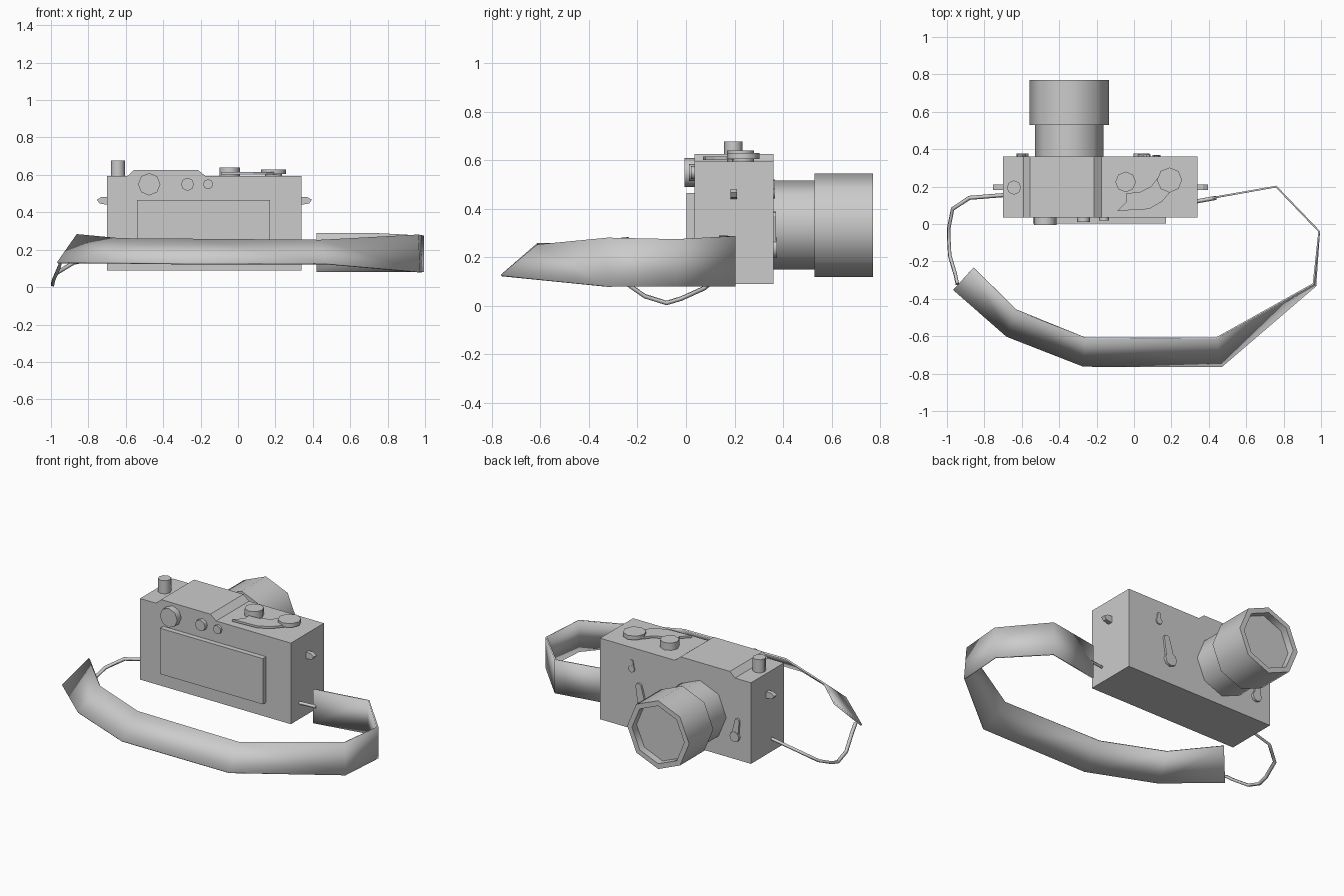
import bpy, bmesh
from math import cos, sin, pi, radians
from mathutils import Vector

old = bpy.data.objects.get("Cube")
if old:
    bpy.data.objects.remove(old)

GREY = (0.6, 0.6, 0.6, 1)
grey = bpy.data.materials.new("plain grey")
grey.use_nodes = True
grey.diffuse_color = GREY
grey.node_tree.nodes["Principled BSDF"].inputs["Base Color"].default_value = GREY

BODY_X, BODY_Y, BODY_Z = (-0.70, 0.34), (0.035, 0.36), (0.09, 0.595)
MID_X = sum(BODY_X) / 2
BACK, FACE, TOP = BODY_Y[0], BODY_Y[1], BODY_Z[1]


def finish(bm, name, smooth=None):
    bmesh.ops.recalc_face_normals(bm, faces=bm.faces)
    mesh = bpy.data.meshes.new(name)
    bm.to_mesh(mesh)
    bm.free()
    obj = bpy.data.objects.new(name, mesh)
    bpy.context.collection.objects.link(obj)
    mesh.materials.append(grey)
    if smooth:
        bpy.ops.object.select_all(action='DESELECT')
        obj.select_set(True)
        bpy.context.view_layer.objects.active = obj
        bpy.ops.object.shade_smooth_by_angle(angle=radians(smooth))
    return obj


def place(u, v, w, axis):
    # Outline coordinates u, v and depth w along the given axis
    return (u, w, v) if axis == 'y' else (u, v, w)


def prism(name, outline, depth, axis):
    bm = bmesh.new()
    rings = [[bm.verts.new(place(u, v, w, axis)) for u, v in outline] for w in depth]
    for ring in rings:
        bm.faces.new(ring)
    n = len(outline)
    for i in range(n):
        j = (i + 1) % n
        bm.faces.new((rings[0][i], rings[0][j], rings[1][j], rings[1][i]))
    return finish(bm, name)


def box(name, xs, ys, zs):
    return prism(name, [(xs[0], ys[0]), (xs[1], ys[0]), (xs[1], ys[1]), (xs[0], ys[1])], zs, 'z')


def circle(centre, r, n=8):
    return [(centre[0] + r * cos(2 * pi * i / n), centre[1] + r * sin(2 * pi * i / n)) for i in range(n)]


def turned(name, centre, profile, axis):
    # Eight-sided turned part; profile is (radius, depth), capped at both ends
    bm = bmesh.new()
    rings = [[bm.verts.new(place(u, v, w, axis)) for u, v in circle(centre, r)] for r, w in profile]
    for a, b in zip(rings, rings[1:]):
        for i in range(8):
            j = (i + 1) % 8
            bm.faces.new((a[i], a[j], b[j], b[i]))
    bm.faces.new(rings[0])
    bm.faces.new(rings[-1])
    return finish(bm, name, 50)


def small_lever(name, end, r_end, tip, r_tip, depth):
    # Tapered tab around two circles, with a round pivot boss
    bm = bmesh.new()
    for y in (FACE, FACE + depth):
        for u, v in circle(end, r_end * 0.7) + circle(tip, r_tip):
            bm.verts.new((u, y, v))
    hull = bmesh.ops.convex_hull(bm, input=bm.verts)
    loose = [v for v in bm.verts if not v.link_faces]
    bmesh.ops.delete(bm, geom=loose, context='VERTS')
    finish(bm, name)
    turned(name + "_pivot", end, [(r_end, FACE), (r_end, FACE + depth * 1.3)], 'y')


# Body, roof housing and rear panel
box("body", BODY_X, BODY_Y, BODY_Z)
prism("roof_housing", [(-0.59, TOP), (-0.175, TOP), (-0.215, 0.627), (-0.555, 0.627)], BODY_Y, 'y')
box("rear_panel", (-0.54, 0.17), (0.003, BACK), (0.18, 0.465))

# Lens with a recessed front glass
turned("lens", (-0.347, 0.333),
       [(0.183, FACE), (0.183, 0.53), (0.213, 0.53), (0.213, 0.77), (0.18, 0.77), (0.18, 0.725)], 'y')

# Rear eyepiece and buttons
for name, x, r, y in (("eyepiece", -0.475, 0.06, -0.006),
                      ("rear_button_large", -0.27, 0.035, 0.012),
                      ("rear_button_small", -0.16, 0.027, 0.02)):
    turned(name, (x, 0.55), [(r, BACK), (r, y)], 'y')

# Top knobs and dials
turned("rewind_knob", (-0.642, 0.195), [(0.038, TOP), (0.038, 0.677)], 'z')
turned("shutter_dial", (-0.045, 0.225), [(0.055, TOP), (0.055, 0.64)], 'z')
turned("advance_dial", (0.19, 0.235), [(0.045, TOP), (0.045, 0.605), (0.067, 0.605), (0.067, 0.63)], 'z')
prism("advance_lever", [(-0.09, 0.07), (0.08, 0.08), (0.15, 0.12), (0.21, 0.19), (0.13, 0.25),
                        (0.09, 0.2), (0.03, 0.17), (-0.04, 0.165), (-0.04, 0.12)], (0.602, 0.615), 'z')

# Levers on the lens side
small_lever("timer_lever", (0.04, 0.24), 0.042, (0.068, 0.37), 0.02, 0.012)
small_lever("release_lever", (-0.595, 0.235), 0.032, (-0.61, 0.335), 0.016, 0.012)
small_lever("catch", (0.12, 0.465), 0.022, (0.12, 0.51), 0.011, 0.006)

# Strap lugs on both ends
for name, side in (("left_lug", 1), ("right_lug", -1)):
    lug = [(0.5, 0.437), (0.5, 0.482), (0.55, 0.482), (0.575, 0.467), (0.56, 0.447)]
    prism(name, [(MID_X + side * u, v) for u, v in lug], (0.183, 0.21), 'y')

# Wide strap: lower and upper edge at each bend
ribs = [((0.42, 0.14, 0.08), (0.42, 0.14, 0.29)),
        ((0.76, 0.2, 0.08), (0.76, 0.2, 0.288)),
        ((0.99, -0.04, 0.08), (0.99, -0.04, 0.275)),
        ((0.97, -0.33, 0.08), (0.96, -0.32, 0.28)),
        ((0.47, -0.76, 0.125), (0.44, -0.61, 0.25)),
        ((-0.27, -0.76, 0.125), (-0.26, -0.61, 0.255)),
        ((-0.68, -0.6, 0.13), (-0.63, -0.46, 0.258)),
        ((-0.965, -0.35, 0.13), (-0.86, -0.235, 0.28))]
bm = bmesh.new()
rows = [[bm.verts.new(p) for p in rib] for rib in ribs]
for a, b in zip(rows, rows[1:]):
    bm.faces.new((a[0], b[0], b[1], a[1]))
strap = finish(bm, "strap", 60)
solid = strap.modifiers.new("thickness", 'SOLIDIFY')
solid.thickness = 0.01
solid.offset = 0


def cord(name, points):
    curve = bpy.data.curves.new(name, 'CURVE')
    curve.dimensions = '3D'
    curve.bevel_depth = 0.011
    curve.bevel_resolution = 0
    curve.use_fill_caps = True
    spline = curve.splines.new('POLY')
    spline.points.add(len(points) - 1)
    for point, co in zip(spline.points, points):
        point.co = (*co, 1)
    curve.materials.append(grey)
    bpy.context.collection.objects.link(bpy.data.objects.new(name, curve))


# Thin cords joining the strap to the body
cord("left_cord", [(0.33, 0.12, 0.19), (0.44, 0.14, 0.185)])
cord("right_cord", [(-0.69, 0.155, 0.17), (-0.88, 0.14, 0.13), (-0.97, 0.08, 0.075), (-0.99, -0.02, 0.03),
                    (-0.99, -0.08, 0.012), (-0.985, -0.17, 0.04), (-0.955, -0.27, 0.11), (-0.945, -0.32, 0.15)])
